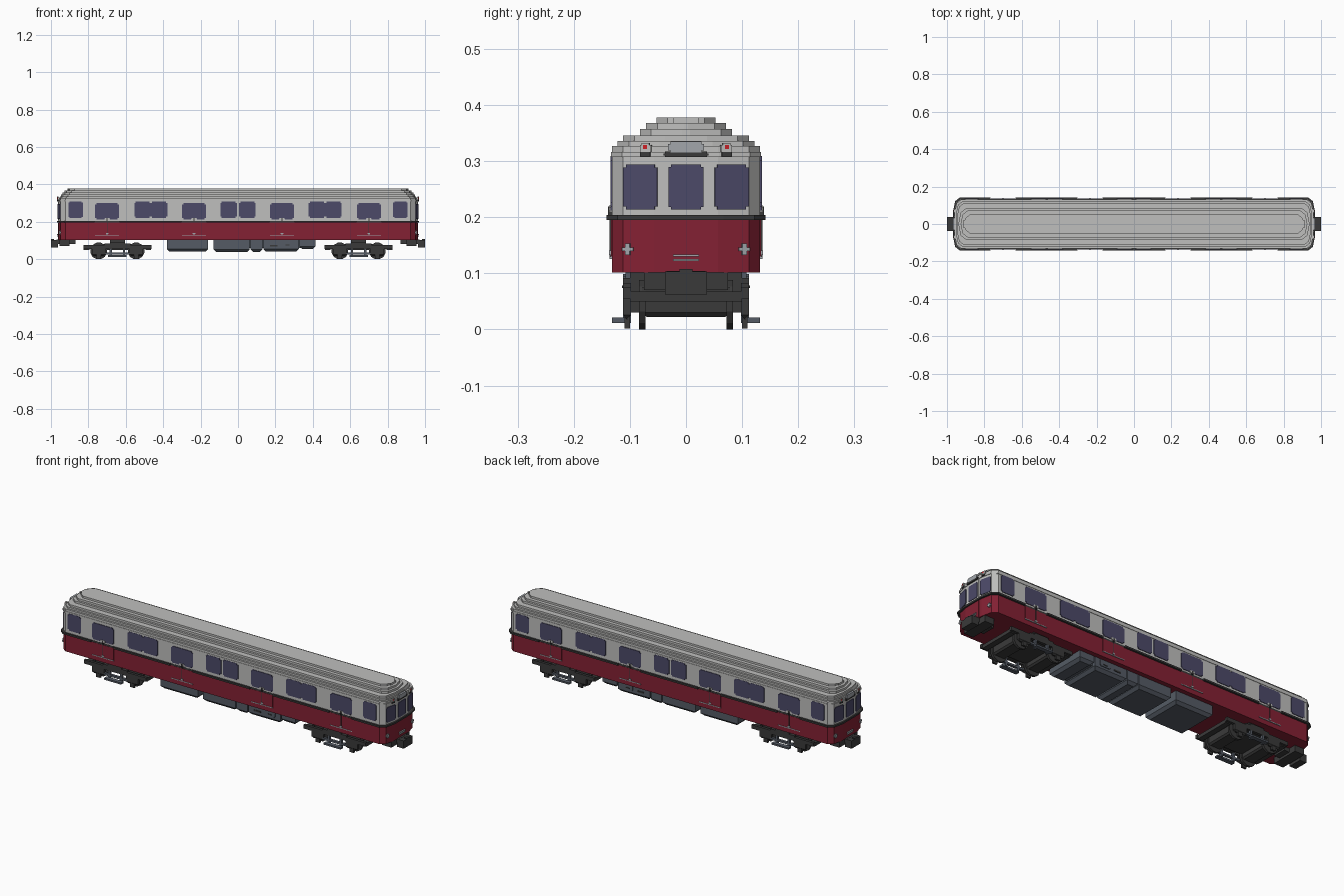
import bpy, bmesh, math
from mathutils import Matrix, Vector

old = bpy.data.objects.get("Cube")
if old:
    bpy.data.objects.remove(old, do_unlink=True)


def material(name, r, g, b):
    m = bpy.data.materials.new(name)
    m.diffuse_color = (r, g, b, 1)
    m.use_nodes = True
    node = next(n for n in m.node_tree.nodes if n.type == 'BSDF_PRINCIPLED')
    node.inputs["Base Color"].default_value = (r, g, b, 1)
    return m


GREY = material("light grey paint", .52, .52, .51)
RED = material("dark red paint", .23, .015, .033)
GLASS = material("blue glass", .072, .068, .14)
DARK = material("charcoal metal", .042, .042, .042)
SLATE = material("slate metal", .09, .105, .13)
SILVER = material("silver trim", .36, .38, .41)
LAMP = material("lamp red", .6, .015, .02)


def finish(name, bm, mat):
    bmesh.ops.recalc_face_normals(bm, faces=bm.faces)
    me = bpy.data.meshes.new(name)
    bm.to_mesh(me)
    bm.free()
    me.materials.append(mat)
    ob = bpy.data.objects.new(name, me)
    bpy.context.collection.objects.link(ob)
    return ob


def box(name, mat, x, y, z, bevel=0):
    """Box from three (low, high) ranges."""
    bm = bmesh.new()
    size = Matrix.Diagonal((x[1] - x[0], y[1] - y[0], z[1] - z[0], 1))
    mid = Vector((sum(x) / 2, sum(y) / 2, sum(z) / 2))
    bmesh.ops.create_cube(bm, size=1, matrix=Matrix.Translation(mid) @ size)
    if bevel:
        low = [e for e in bm.edges if all(v.co.z < mid.z for v in e.verts)]
        bmesh.ops.bevel(bm, geom=low, offset=bevel, segments=1, affect='EDGES')
    return finish(name, bm, mat)


def solid(name, mat, points, push):
    """Extrude a flat outline by the vector push."""
    bm = bmesh.new()
    face = bm.faces.new([bm.verts.new(p) for p in points])
    ext = bmesh.ops.extrude_face_region(bm, geom=[face])
    verts = [v for v in ext["geom"] if isinstance(v, bmesh.types.BMVert)]
    bmesh.ops.translate(bm, verts=verts, vec=push)
    return finish(name, bm, mat)


def half_end(length, width, start=0):
    """Outline of one rounded car end, from x = start outwards."""
    right = [(start, width), (length - .037, width),
             (length - .012, width - .02), (length, width - .075)]
    return [(x, y) for x, y in right] + [(x, -y) for x, y in reversed(right)]


def shell(name, mat, length, width, z0, z1):
    """Full-length slab with both ends rounded."""
    end = half_end(length, width)[1:-1]
    pts = end + [(-x, -y) for x, y in end]
    return solid(name, mat, [(x, y, z0) for x, y in pts], (0, 0, z1 - z0))


def plate(name, mat, at, angle, w, h, t=.003, notch=.007):
    """Thin upright plate with stepped corners; angle is its outward heading."""
    out = Vector((math.cos(angle), math.sin(angle), 0))
    side = Vector((-out.y, out.x, 0))
    a, b = w / 2, h / 2
    corner = [(a, b - notch), (a - notch, b - notch), (a - notch, b)] if notch else [(a, b)]
    flip = corner[::-1]
    uv = (corner + [(-u, v) for u, v in flip]
          + [(-u, -v) for u, v in corner] + [(u, -v) for u, v in flip])
    pts = [Vector(at) + side * u + Vector((0, 0, v)) - out * .001 for u, v in uv]
    return solid(name, mat, pts, out * (t + .001))


# Body shell and stepped roof
L, W = .96, .132
shell("lower_body", RED, L, W, .102, .197)
shell("belt_core", DARK, L + .001, W + .001, .195, .204)
shell("upper_body", GREY, L, W, .202, .327)
shell("roof_gutter", GREY, L + .003, W + .002, .307, .316)
roof = [(.336, .122, .953), (.346, .112, .947), (.357, .082, .938),
        (.368, .071, .928), (.378, .053, .912)]
low = .325
for i, (top, width, length) in enumerate(roof):
    shell(f"roof_step_{i + 1}", GREY, length, width, low, top)
    low = top - .001

# Projecting belt, broken at the doors
DOORS = [-.70, -.235, .235, .70]
for s in (-1, 1):
    pts = [(s * x, y, .195) for x, y in half_end(L + .008, W + .01, .767)]
    solid("end_belt", DARK, pts, (0, 0, .009))
    for a, b in zip(DOORS, DOORS[1:]):
        box("side_belt", DARK, (a + .067, b - .067), sorted((s * .13, s * .142)), (.195, .204))

# Side windows and doors
for s in (-1, 1):
    heading = s * math.pi / 2
    y = s * W
    for x in (-.868, .868):
        plate("end_bay_window", GLASS, (x, y, .264), heading, .078, .09)
    for x in (-.51, -.422, -.05, .05, .422, .51):
        plate("saloon_window", GLASS, (x, y, .264), heading, .088, .088)
    for x in DOORS:
        plate("door_lower_panel", RED, (x, y, .162), heading, .126, .066, .002, 0)
        plate("door_sill", SILVER, (x, y, .128), heading, .128, .004, .004, 0)
        plate("door_lamp", SILVER, (x, y, .137), heading, .014, .008, .005, .002)
        plate("door_seam", DARK, (x, y, .163), heading, .002, .07, .004, 0)
        plate("door_window", GLASS, (x, y, .256), heading, .128, .088)
        plate("door_sill_step", GREY, (x, y, .215), heading, .03, .012, .005, .003)
        plate("door_latch", DARK, (x, y, .21), heading, .007, .018, .007, 0)

# Car ends: windows, lamps, sign and rail
slope = math.atan2(.012, .055)
for s in (-1, 1):
    heading = 0 if s > 0 else math.pi
    x = s * L
    plate("end_door", GREY, (x, 0, .256), heading, .076, .1, .002, 0)
    plate("end_door_lower", RED, (x, 0, .15), heading, .076, .088, .002, 0)
    plate("end_door_window", GLASS, (x, 0, .254), heading, .062, .08, .005, .004)
    plate("sign_box", SILVER, (x, 0, .325), heading, .064, .02, .009, .004)
    plate("sign_shelf", DARK, (x, 0, .312), heading, .08, .01, .009, .003)
    for z in (.124, .132):
        plate("end_rail", SILVER, (x, 0, z), heading, .046, .004, .008, 0)
    for side in (-1, 1):
        turn = heading + s * side * slope
        mid = (s * (L - .005), side * .081)
        plate("cab_window", GLASS, (*mid, .254), turn, .062, .08, .003, .005)
        lamp = (s * (L - .003), side * .071)
        plate("marker_plate", GREY, (*lamp, .322), turn, .02, .02, .007, .003)
        plate("marker_lamp", LAMP, (*lamp, .325), turn, .007, .007, .009, 0)
        plate("marker_bracket", DARK, (*lamp, .312), turn, .018, .008, .009, 0)
        head = (s * (L - .01), side * .103)
        plate("headlamp_bar", SILVER, (*head, .143), turn, .02, .007, .006, 0)
        plate("headlamp_post", SILVER, (*head, .143), turn, .008, .02, .007, 0)

    # Coupler on a stepped drawbar
    box("drawbar", DARK, sorted((s * .87, s * .97)), (-.035, .035), (.082, .104))
    box("drawbar_pocket", DARK, sorted((s * .9, s * .955)), (-.075, .075), (.07, .103))
    box("coupler_head", DARK, sorted((s * .962, s * 1)), (-.037, .037), (.062, .103))
    box("coupler_pin", DARK, sorted((s * .985, s * 1)), (-.012, .012), (.072, .108))

# Underfloor equipment
BOXES = [(-.38, -.16, .04), (-.13, .062, .038), (.067, .131, .038),
         (.136, .325, .04), (.33, .415, .055)]
for a, b, z in BOXES:
    box("equipment_case", SLATE, (a, b), (-.108, .108), (z, .104), .014)
box("equipment_spine", SLATE, (-.12, .4), (-.09, .09), (.06, .104))
for s in (-1, 1):
    heading = s * math.pi / 2
    y = s * .108
    plate("equipment_grille", DARK, (.19, y, .072), heading, .04, .008, .003, 0)
    plate("equipment_hatch", SLATE, (.265, y, .082), heading, .06, .034, .004, .004)
    plate("equipment_vent", DARK, (.265, y, .076), heading, .02, .005, .006, 0)


# Bogies
def wheel(x, y0, y1):
    bm = bmesh.new()
    turn = Matrix.Rotation(math.pi / 2, 4, 'X') @ Matrix.Rotation(math.pi / 12, 4, 'Z')
    place = Matrix.Translation((x, (y0 + y1) / 2, .044))
    bmesh.ops.create_cone(bm, cap_ends=True, segments=12, radius1=.0455, radius2=.0455,
                          depth=abs(y1 - y0), matrix=place @ turn)
    return finish("wheel", bm, DARK)


for c in (-.645, .645):
    box("bolster", DARK, (c - .04, c + .04), (-.1, .1), (.06, .104))
    box("bogie_crossbeam", DARK, (c - .1, c + .1), (-.08, .08), (.05, .08))
    for dx in (-.1, .1):
        box("axle_motor", DARK, (c + dx - .036, c + dx + .036), (-.078, .078), (.022, .075), .008)
    for e in (-.165, .165):
        box("bogie_headstock", DARK, (c + e - .015, c + e + .015), (-.1, .1), (.05, .068))
    for s in (-1, 1):
        outer = sorted((s * .098, s * .112))
        box("bogie_side_frame", DARK, (c - .182, c + .182), outer, (.055, .075))
        box("bogie_frame_hump", DARK, (c - .07, c + .07), outer, (.07, .083))
        box("bogie_spring_seat", DARK, (c - .04, c + .04), outer, (.08, .092))
        for dx in (-.1, .1):
            wheel(c + dx, s * .072, s * .084)
            box("axle_box", DARK, (c + dx - .036, c + dx + .036), outer, (.018, .06), .008)
            box("brake_foot", DARK, (c + dx - .012, c + dx + .012),
                sorted((s * .1, s * .11)), (.002, .03))
            box("axle_end", DARK, (c + dx - .015, c + dx + .015),
                sorted((s * .08, s * .1)), (.03, .06))
        # Collector shoe and its beam
        box("shoe_beam", SLATE, (c - .07, c + .07), outer, (.026, .036))
        box("collector_shoe", SLATE, (c - .05, c + .05), sorted((s * .11, s * .132)), (.012, .021))
        for dx in (-.035, .035):
            box("shoe_hanger", SLATE, (c + dx - .006, c + dx + .006), outer, (.012, .058))
